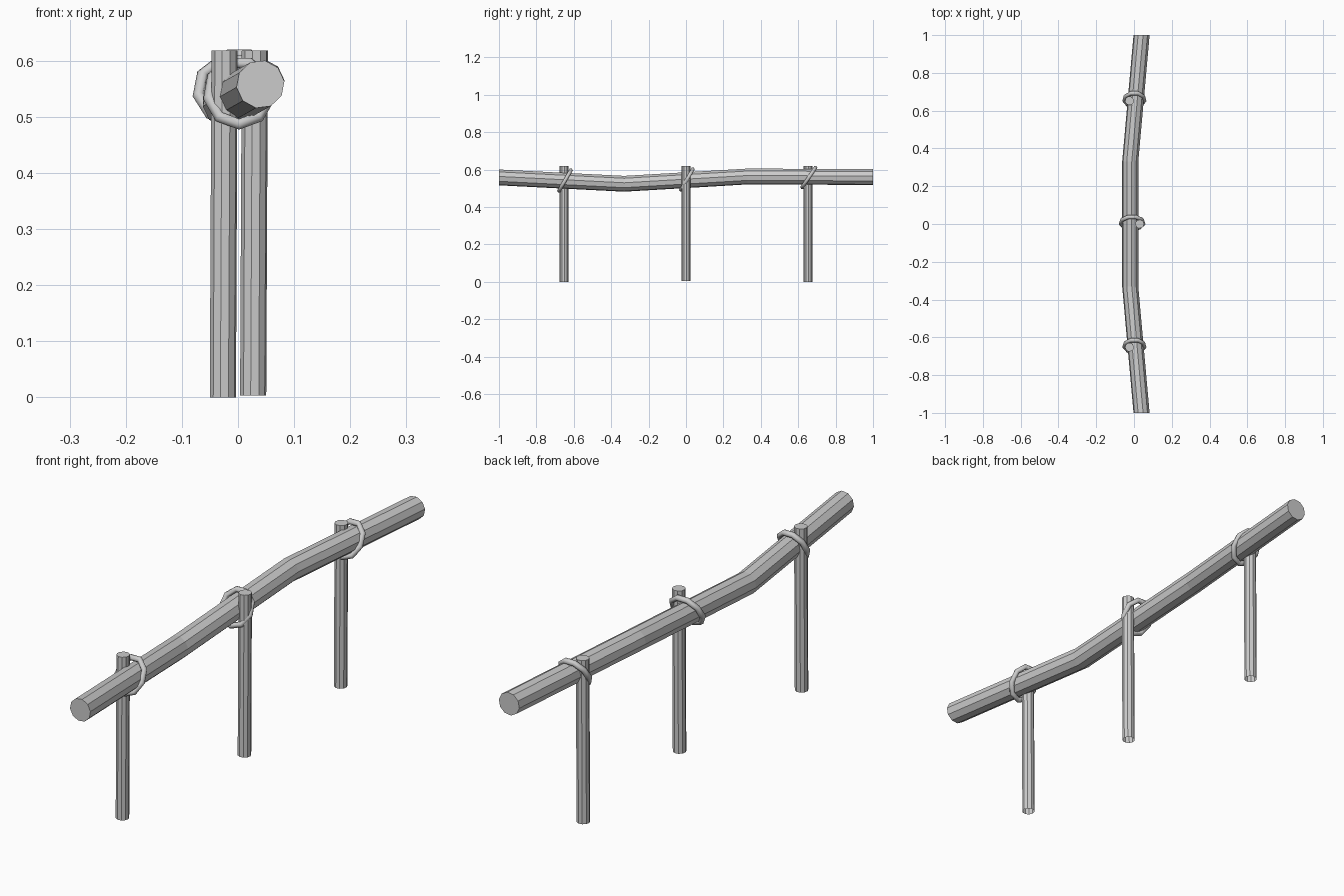
import bpy, bmesh, math
from mathutils import Vector, Matrix

if "Cube" in bpy.data.objects:
    bpy.data.objects.remove(bpy.data.objects["Cube"])


def finish(bm, name):
    bmesh.ops.recalc_face_normals(bm, faces=bm.faces)
    me = bpy.data.meshes.new(name)
    bm.to_mesh(me)
    bm.free()
    ob = bpy.data.objects.new(name, me)
    bpy.context.collection.objects.link(ob)
    return ob


def pole(name, path, radius, sides, u, v, cap_start=True):
    """Loft a polygon section, lying in the u-v plane, along a path."""
    bm = bmesh.new()
    rings = []
    for p in path:
        ring = []
        for i in range(sides):
            a = 2 * math.pi * (i + 0.2) / sides
            ring.append(bm.verts.new(Vector(p) + radius * (math.cos(a) * u + math.sin(a) * v)))
        rings.append(ring)
    for r, s in zip(rings, rings[1:]):
        for i in range(sides):
            j = (i + 1) % sides
            bm.faces.new((r[i], r[j], s[j], s[i]))
    bm.faces.new(rings[-1])
    if cap_start:
        bm.faces.new(rings[0])
    return finish(bm, name)


def lashing(name, centre, rx, rz, tilt, tube=0.011, major=9, minor=6):
    """Tilted oval rope loop around rail and post."""
    bm = bmesh.new()
    grid = []
    for i in range(major):
        a = 2 * math.pi * i / major - math.pi / 2
        c, s = math.cos(a), math.sin(a)
        row = []
        for k in range(minor):
            b = 2 * math.pi * k / minor
            d = tube * math.cos(b)
            row.append(bm.verts.new(((rx + d) * c, tube * math.sin(b), (rz + d) * s)))
        grid.append(row)
    for i in range(major):
        for k in range(minor):
            m, n = (i + 1) % major, (k + 1) % minor
            bm.faces.new((grid[i][k], grid[m][k], grid[m][n], grid[i][n]))
    bm.transform(Matrix.Translation(centre) @ Matrix.Rotation(-tilt, 4, 'X'))
    for f in bm.faces:
        f.smooth = True
    return finish(bm, name)


X, Y, Z = Vector((1, 0, 0)), Vector((0, 1, 0)), Vector((0, 0, 1))

# Crooked horizontal rail
pole("rail", [(0.04, -1, 0.558), (-0.02, -0.33, 0.524), (-0.02, 0.33, 0.563), (0.04, 1, 0.56)],
     0.043, 10, X, Z)

# Upright posts (open at the bottom), each lashed to the rail
# label, y, post x at foot, foot z, loop x, loop z, loop tilt
for label, y, px, foot, lx, lz, tilt in (
        ("front", -0.652, -0.027, 0.0, 0.002, 0.543, 30),
        ("middle", 0.0, 0.027, 0.003, -0.010, 0.548, 30),
        ("back", 0.652, -0.027, 0.0, 0.002, 0.560, 34)):
    pole(label + "_post", [(px, y, foot), (px + 0.003, y, 0.618)], 0.0235, 10, X, Y, False)
    lashing(label + "_lashing", (lx, y + 0.006, lz), 0.054 if label != "middle" else 0.061,
            0.065, math.radians(tilt))
